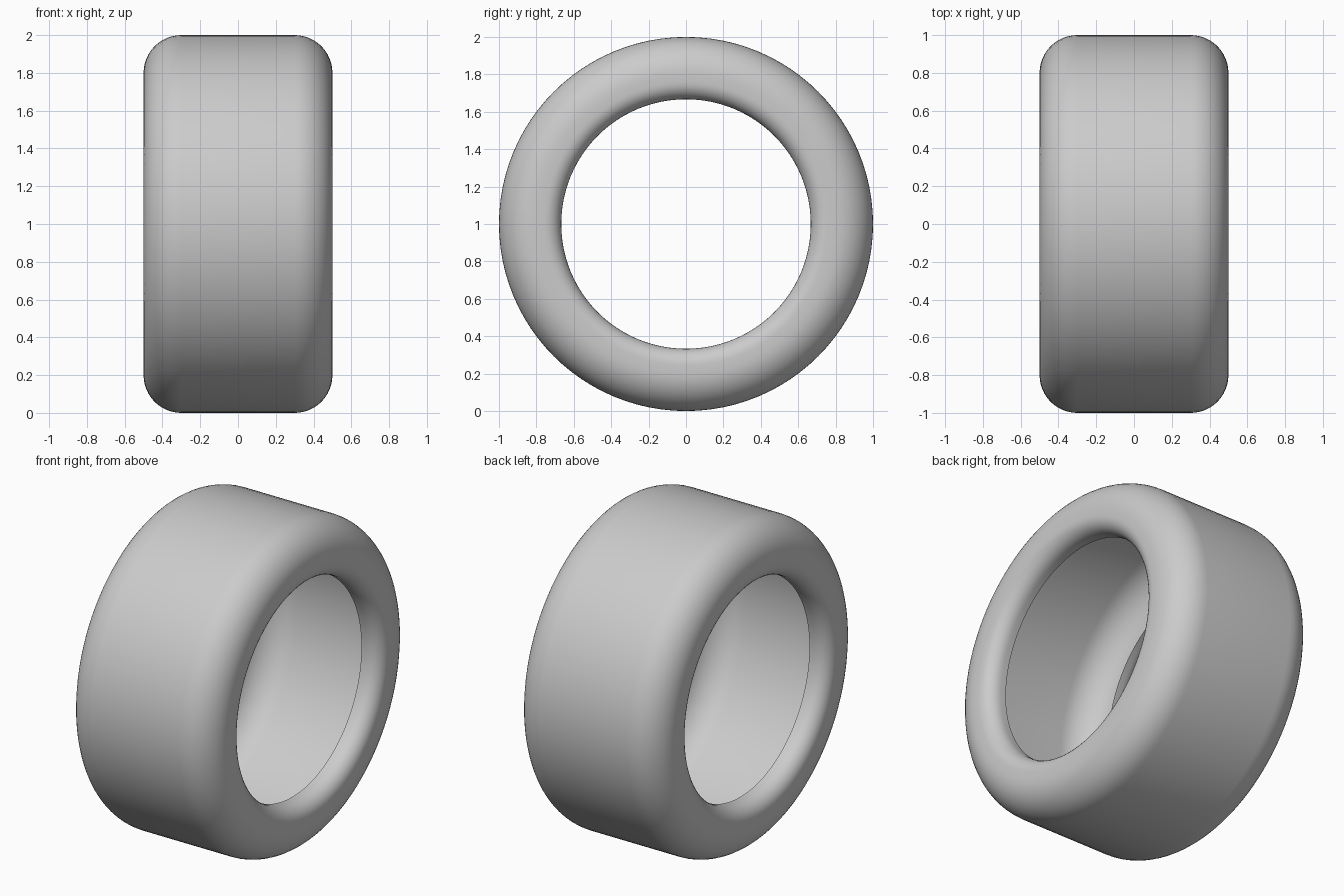
import bpy
import bmesh
from math import sin, cos, pi, radians
from mathutils import Matrix, Vector

cube = bpy.data.objects.get("Cube")
if cube:
    bpy.data.objects.remove(cube, do_unlink=True)

SEGMENTS = 96
HALF_WIDTH, RADIUS, HOLE = 0.5, 1.0, 0.667
SHOULDER, BEAD, LIP_X = 0.2, 0.09, 0.375


def arc(cx, cr, radius, start, end, steps):
    """Points (x, r) on a circular arc, angles in degrees."""
    angles = [radians(start + (end - start) * i / steps) for i in range(steps + 1)]
    return [(cx + radius * cos(a), cr + radius * sin(a)) for a in angles]


# Half section: tread shoulder, side wall, rounded bead, lip turned into the hole
half = arc(HALF_WIDTH - SHOULDER, RADIUS - SHOULDER, SHOULDER, 90, 0, 12)
half += arc(HALF_WIDTH - BEAD, HOLE + BEAD, BEAD, 0, -90, 8)
half.append((LIP_X, HOLE))
section = [(-x, r) for x, r in reversed(half)] + half

# Rubber material
rubber = bpy.data.materials.new("light_grey_rubber")
rubber.use_nodes = True
colour = (0.6, 0.6, 0.6, 1.0)
rubber.diffuse_color = colour
rubber.node_tree.nodes["Principled BSDF"].inputs["Base Color"].default_value = colour

# Hollow tyre: the open section spun around the x axis
bm = bmesh.new()
verts = [bm.verts.new((x, 0, r)) for x, r in section]
edges = [bm.edges.new(pair) for pair in zip(verts, verts[1:])]
bmesh.ops.spin(bm, geom=verts + edges, cent=(0, 0, 0), axis=(1, 0, 0),
               angle=2 * pi, steps=SEGMENTS, use_merge=True)
bmesh.ops.remove_doubles(bm, verts=bm.verts, dist=0.0001)

# Tread faces point away from the axle
bm.normal_update()
tread = max(bm.faces, key=lambda f: f.calc_area())
centre = tread.calc_center_median()
if tread.normal.dot(Vector((0, centre.y, centre.z))) < 0:
    bmesh.ops.reverse_faces(bm, faces=bm.faces)
bmesh.ops.transform(bm, matrix=Matrix.Translation((0, 0, RADIUS)), verts=bm.verts)

mesh = bpy.data.meshes.new("tyre")
bm.to_mesh(mesh)
bm.free()
mesh.materials.append(rubber)
tyre = bpy.data.objects.new("tyre", mesh)
bpy.context.collection.objects.link(tyre)

bpy.ops.object.select_all(action="DESELECT")
tyre.select_set(True)
bpy.context.view_layer.objects.active = tyre
bpy.ops.object.shade_smooth_by_angle(angle=radians(40))
